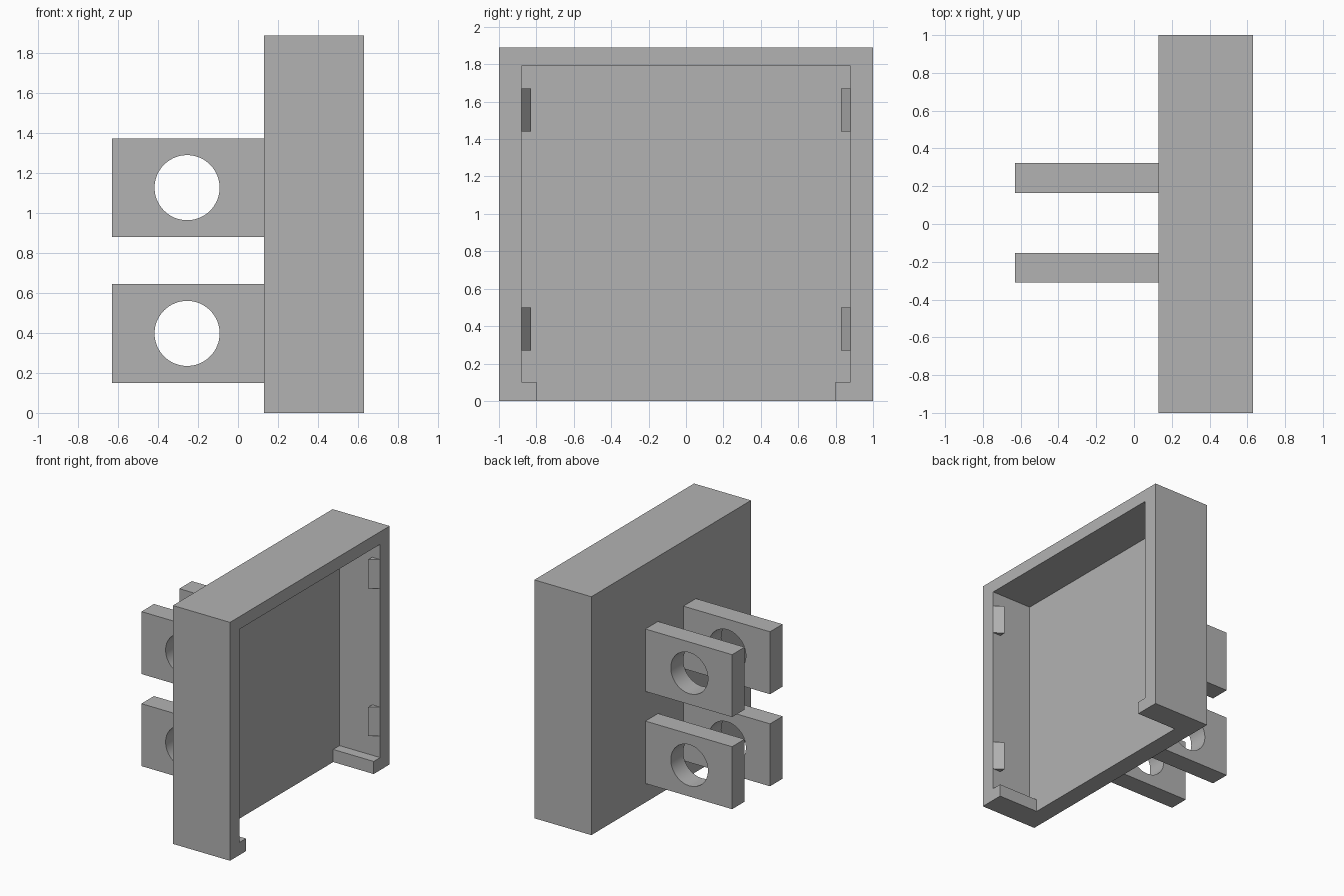
import bpy
import bmesh
from mathutils import Vector

if "Cube" in bpy.data.objects:
    bpy.data.objects.remove(bpy.data.objects["Cube"])

grey = bpy.data.materials.new("plain grey")
grey.use_nodes = True
grey.diffuse_color = (0.45, 0.45, 0.45, 1)
grey.node_tree.nodes["Principled BSDF"].inputs["Base Color"].default_value = (0.45, 0.45, 0.45, 1)


def prism(name, points, travel):
    """Extrude a closed outline along a vector."""
    bm = bmesh.new()
    face = bm.faces.new([bm.verts.new(p) for p in points])
    moved = bmesh.ops.extrude_face_region(bm, geom=[face], use_keep_orig=True)["geom"]
    bmesh.ops.translate(bm, vec=Vector(travel),
                        verts=[g for g in moved if isinstance(g, bmesh.types.BMVert)])
    bmesh.ops.recalc_face_normals(bm, faces=bm.faces)
    mesh = bpy.data.meshes.new(name)
    bm.to_mesh(mesh)
    bm.free()
    mesh.materials.append(grey)
    obj = bpy.data.objects.new(name, mesh)
    bpy.context.collection.objects.link(obj)
    return obj


def box(name, x, y, z):
    base = [(x[0], y[0], z[0]), (x[1], y[0], z[0]), (x[1], y[1], z[0]), (x[0], y[1], z[0])]
    return prism(name, base, (0, 0, z[1] - z[0]))


def cut(obj, cutter):
    """Subtract the cutter, apply, and discard it."""
    mod = obj.modifiers.new("cut", "BOOLEAN")
    mod.operation = "DIFFERENCE"
    mod.solver = "EXACT"
    mod.object = cutter
    bpy.context.view_layer.objects.active = obj
    bpy.ops.object.modifier_apply(modifier=mod.name)
    bpy.data.objects.remove(cutter)


# Shallow housing, open on its +x face and through the floor between two corner lips
BACK, FRONT = 0.13, 0.63
housing = box("housing", (BACK, FRONT), (-1, 1), (0, 1.89))
half = [(0.8, -0.1), (0.8, 0.1), (0.88, 0.1), (0.88, 1.79)]
outline = half + [(-y, z) for y, z in reversed(half)]
cut(housing, prism("cavity_cutter", [(0.275, y, z) for y, z in outline], (0.6, 0, 0)))

# Wedge clips on the inner side walls
for side, side_name in ((-1, "front"), (1, "back")):
    for z, level in ((0.27, "lower"), (1.44, "upper")):
        wedge = [(FRONT, side * 0.88, z), (0.56, side * 0.83, z), (0.56, side * 0.88, z)]
        prism(f"{level}_{side_name}_clip", wedge, (0, 0, 0.23))

# Four mounting lugs, each with a round hole
for y, side_name in ((-0.31, "front"), (0.165, "back")):
    for z, level in ((0.15, "lower"), (0.88, "upper")):
        lug = box(f"{level}_{side_name}_lug", (-0.63, BACK), (y, y + 0.157), (z, z + 0.495))
        bpy.ops.mesh.primitive_cylinder_add(
            vertices=64, radius=0.163, depth=0.5, rotation=(1.570796, 0, 0),
            location=(-0.255, y + 0.08, z + 0.248))
        cut(lug, bpy.context.object)
        bpy.ops.object.select_all(action="DESELECT")
        lug.select_set(True)
        bpy.context.view_layer.objects.active = lug
        bpy.ops.object.shade_smooth_by_angle(angle=0.5)
